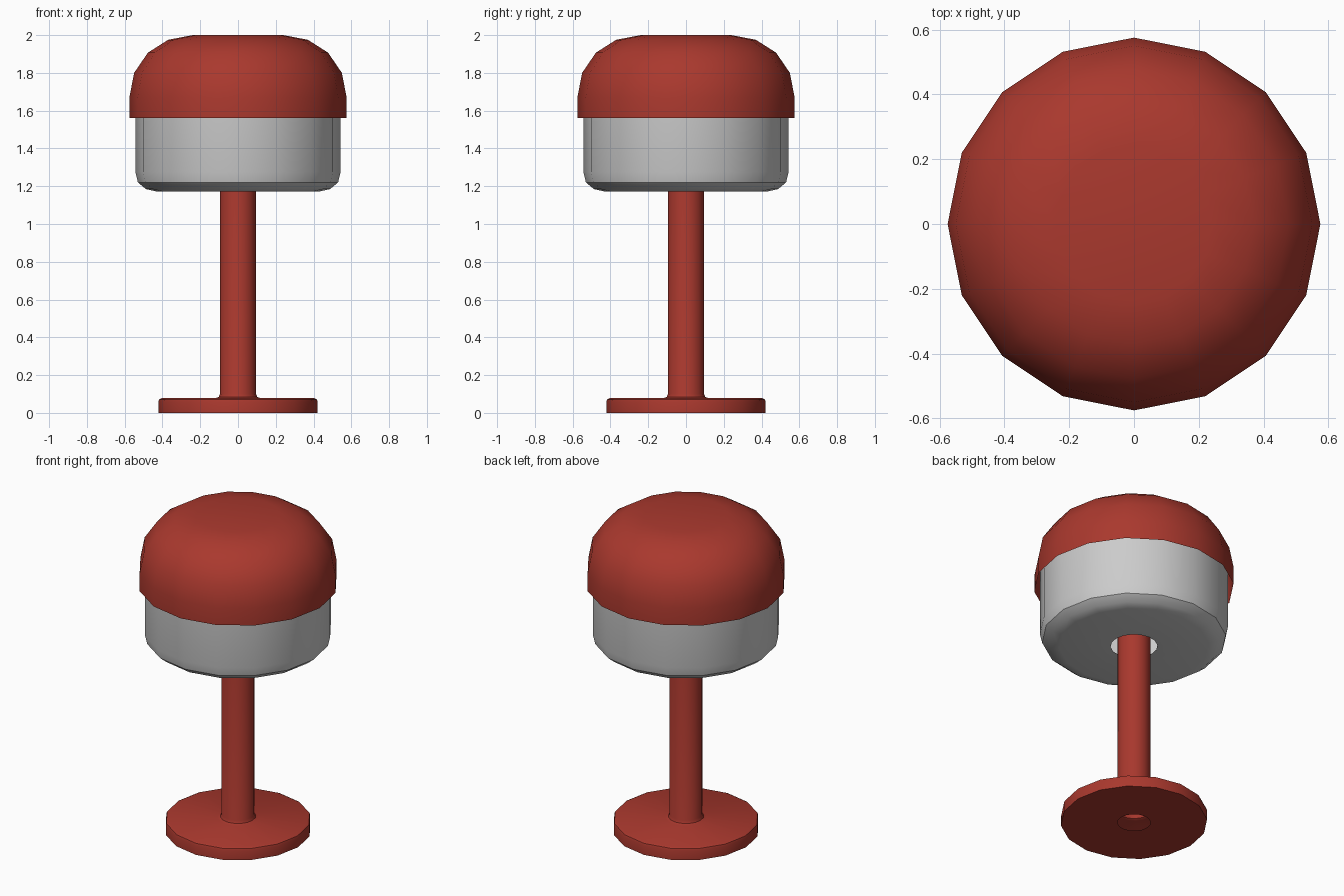
import bpy
from math import cos, sin, pi, radians

if "Cube" in bpy.data.objects:
    bpy.data.objects.remove(bpy.data.objects["Cube"])

SIDES = 16


def revolve(name, profile, material=None):
    """Spin an (r, z) profile around z; profiles run bottom to top, outside facing out."""
    verts, rings, faces = [], [], []
    for r, z in profile:
        if r == 0:
            rings.append([len(verts)] * SIDES)
            verts.append((0, 0, z))
        else:
            rings.append(list(range(len(verts), len(verts) + SIDES)))
            verts += [(r * cos(2 * pi * i / SIDES), r * sin(2 * pi * i / SIDES), z)
                      for i in range(SIDES)]
    for a, b in zip(rings, rings[1:]):
        for i in range(SIDES):
            j = (i + 1) % SIDES
            faces.append(tuple(dict.fromkeys((a[i], a[j], b[j], b[i]))))
    mesh = bpy.data.meshes.new(name)
    mesh.from_pydata(verts, [], faces)
    obj = bpy.data.objects.new(name, mesh)
    bpy.context.collection.objects.link(obj)
    if material:
        mesh.materials.append(material)
    bpy.ops.object.select_all(action='DESELECT')
    obj.select_set(True)
    bpy.context.view_layer.objects.active = obj
    bpy.ops.object.shade_smooth_by_angle(angle=radians(35))
    return obj


red = bpy.data.materials.new("red_paint")
red.diffuse_color = (0.40, 0.04, 0.027, 1)
red.use_nodes = True
red.node_tree.nodes["Principled BSDF"].inputs["Base Color"].default_value = red.diffuse_color

# Disc foot flowing through a small fillet into the hollow stem
revolve("base_and_stem", [
    (0.095, 0), (0.422, 0), (0.422, 0.058), (0.418, 0.071), (0.405, 0.078),
    (0.118, 0.078), (0.102, 0.085), (0.095, 0.102), (0.095, 1.90)], red)

# Grey diffuser bowl, open around the stem and tucked up under the cap
revolve("diffuser", [
    (0.135, 1.172), (0.43, 1.172), (0.488, 1.185), (0.53, 1.22),
    (0.543, 1.275), (0.543, 1.70)])

# Domed cap, open below
revolve("cap", [
    (0.575, 1.56), (0.575, 1.67), (0.55, 1.80), (0.477, 1.907),
    (0.37, 1.975), (0.24, 2.0), (0, 2.0)], red)
